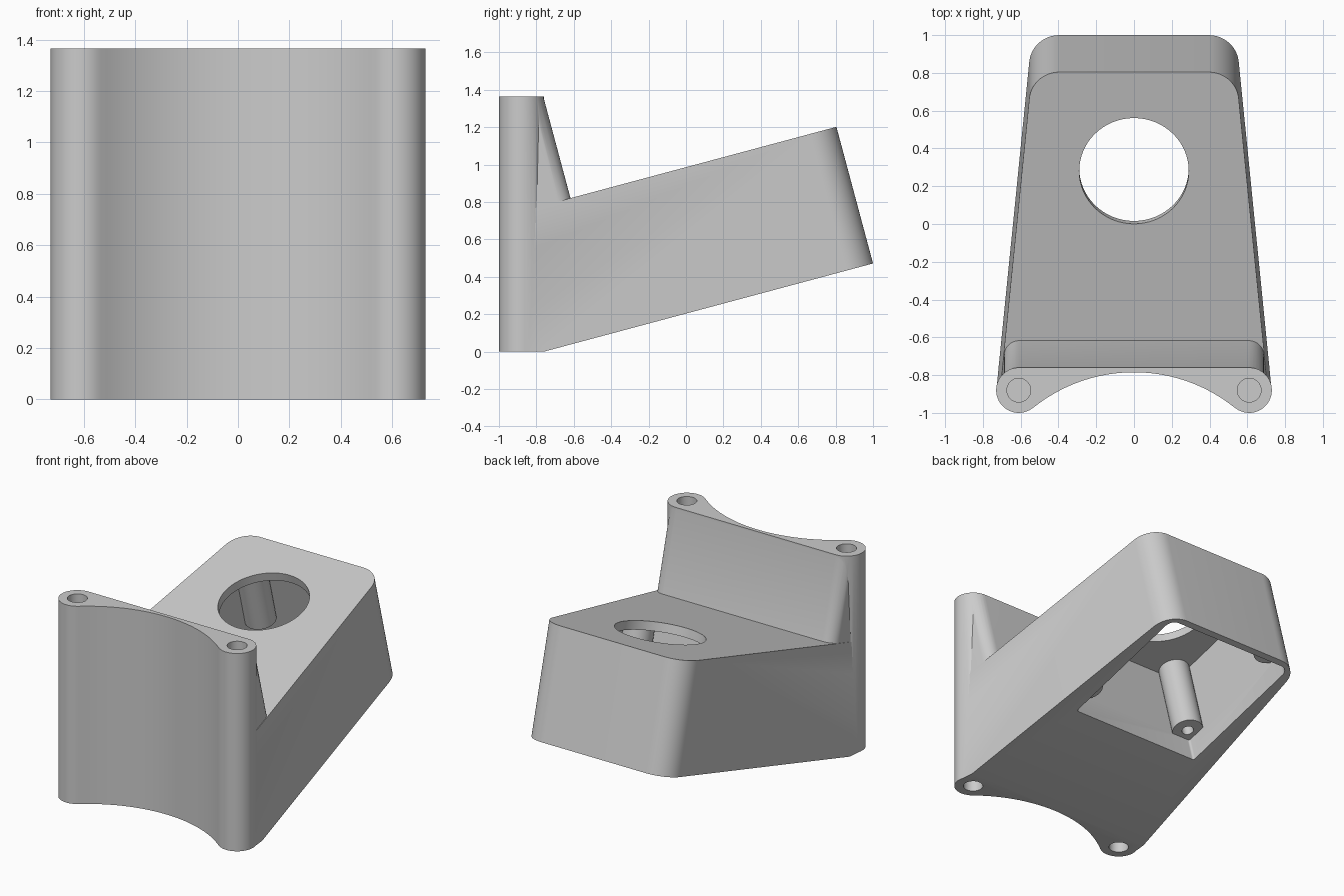
import bpy, bmesh
from math import sin, cos, radians, tan
from mathutils import Matrix, Vector

old = bpy.data.objects.get("Cube")
if old:
    bpy.data.objects.remove(old, do_unlink=True)

grey = bpy.data.materials.new("plain_grey")
grey.use_nodes = True
grey.diffuse_color = (0.6, 0.6, 0.6, 1)
grey.node_tree.nodes["Principled BSDF"].inputs["Base Color"].default_value = (0.6, 0.6, 0.6, 1)

# Tilted frame: the housing leans back by 15 degrees
TILT = Matrix.Translation((0, -0.76, 0)) @ Matrix.Rotation(radians(15), 4, "X")
FLAT = Matrix.Identity(4)
HEIGHT, BODY = 1.365, 0.756


def arc(cx, cy, r, a0, a1, n):
    """Points on an arc, angles in degrees."""
    angles = [radians(a0 + (a1 - a0) * i / n) for i in range(n + 1)]
    return [(cx + r * cos(a), cy + r * sin(a)) for a in angles]


def rounded(corners, n=12):
    """Outline from (x, y, radius) corners, with each corner filleted."""
    out = []
    for i, (x, y, r) in enumerate(corners):
        p = Vector((x, y))
        if r == 0:
            out.append((x, y))
            continue
        a = (Vector(corners[i - 1][:2]) - p).normalized()
        b = (Vector(corners[(i + 1) % len(corners)][:2]) - p).normalized()
        half = a.angle(b) / 2
        centre = p + (a + b).normalized() * (r / sin(half))
        start = (p + a * (r / tan(half)) - centre).normalized()
        end = (p + b * (r / tan(half)) - centre).normalized()
        for k in range(n + 1):
            q = centre + start.slerp(end, k / n).normalized() * r
            out.append((q.x, q.y))
    return out


def prism(name, outline, z0, z1, frame=FLAT):
    """Extrude a flat outline between two heights in a frame."""
    bm = bmesh.new()
    face = bm.faces.new([bm.verts.new((x, y, z0)) for x, y in outline])
    side = bmesh.ops.extrude_face_region(bm, geom=[face])["geom"]
    moved = [v for v in side if isinstance(v, bmesh.types.BMVert)]
    bmesh.ops.translate(bm, verts=moved, vec=(0, 0, z1 - z0))
    bmesh.ops.recalc_face_normals(bm, faces=bm.faces)
    bm.transform(frame)
    mesh = bpy.data.meshes.new(name)
    bm.to_mesh(mesh)
    bm.free()
    mesh.materials.append(grey)
    obj = bpy.data.objects.new(name, mesh)
    bpy.context.collection.objects.link(obj)
    return obj


def disc(name, x, y, r, z0, z1, frame=FLAT, n=40):
    return prism(name, arc(x, y, r, 0, 360 * (n - 1) / n, n - 1), z0, z1, frame)


def box(name, x0, x1, y0, y1, z0, z1, frame=FLAT):
    return prism(name, [(x0, y0), (x1, y0), (x1, y1), (x0, y1)], z0, z1, frame)


def combine(target, tool, operation):
    """Apply a boolean and discard the tool."""
    mod = target.modifiers.new("join", "BOOLEAN")
    mod.operation, mod.solver, mod.object = operation, "EXACT", tool
    bpy.context.view_layer.update()
    graph = bpy.context.evaluated_depsgraph_get()
    mesh = bpy.data.meshes.new_from_object(target.evaluated_get(graph))
    target.modifiers.clear()
    target.data = mesh
    bpy.data.objects.remove(tool, do_unlink=True)


def half_width(u):
    return 0.717 - 0.097 * u


def taper(u0, u1, r, inset=0):
    """Tapered outline with both rear corners rounded."""
    a, b = half_width(u0) - inset, half_width(u1) - inset
    return rounded([(-a, u0, 0), (a, u0, 0), (b, u1, r), (-b, u1, r)])


# Tilted housing block with the raised wall at its front
housing = prism("bracket_housing", taper(-0.4, 1.822, 0.16), 0, BODY, TILT)
combine(housing, prism("wall", taper(-0.4, 0.35, 0.08, 0.003), 0.3, 1.6, TILT), "UNION")

# Trim the front behind the concave mounting face
front = [(-2, -0.88), (-2, -3), (2, -3), (2, -0.88)]
front += arc(0, -1.635, 0.855, 62, 118, 32)
combine(housing, prism("front_trim", front, -1, 3), "DIFFERENCE")

# Upright mounting plate: two round posts blended into a concave arc
right_post = arc(0.61, -0.88, 0.12, 90, -128.9, 24)
left_post = [(-x, y) for x, y in reversed(right_post)]
plate = right_post + arc(0, -1.635, 0.85, 51.1, 128.9, 40)[1:-1] + left_post
combine(housing, prism("mounting_plate", plate, -0.1, HEIGHT + 0.1), "UNION")

# Level the top and bottom ends
combine(housing, box("base_trim", -2, 2, -3, 3, -2, 0), "DIFFERENCE")
combine(housing, box("top_trim", -2, 2, -3, 3, HEIGHT, 4), "DIFFERENCE")

# Cavity open underneath, and the round opening in the lid
U0, U1, W = 0.80, 1.78, 0.49
cavity = rounded([(-W, U0, 0.015), (W, U0, 0.015), (W, U1, 0.06), (-W, U1, 0.06)], 6)
combine(housing, prism("cavity", cavity, -0.2, BODY - 0.06, TILT), "DIFFERENCE")
combine(housing, disc("lid_opening", 0, 1.28, 0.29, 0.5, 1, TILT, 64), "DIFFERENCE")

# Screw bosses in the cavity corners, squared off into each corner
for sx in (-1, 1):
    for u, su in ((U0 + 0.07, -1), (U1 - 0.07, 1)):
        x = sx * (W - 0.07)
        boss = disc("boss", x, u, 0.1, 0.17, BODY - 0.03, TILT)
        xs, us = sorted((x, x + sx * 0.072)), sorted((u, u + su * 0.072))
        combine(boss, box("corner", *xs, *us, 0.17, BODY - 0.03, TILT), "UNION")
        combine(housing, boss, "UNION")
        combine(housing, disc("boss_hole", x, u, 0.038, 0.1, 0.5, TILT, 24), "DIFFERENCE")

# Blind screw holes in both ends of the posts
for x in (-0.61, 0.61):
    for z0, z1 in ((-0.1, 0.3), (HEIGHT - 0.3, HEIGHT + 0.1)):
        combine(housing, disc("post_hole", x, -0.88, 0.063, z0, z1, FLAT, 32), "DIFFERENCE")

bpy.ops.object.select_all(action="DESELECT")
housing.select_set(True)
bpy.context.view_layer.objects.active = housing
bpy.ops.object.shade_smooth_by_angle(angle=radians(30))
